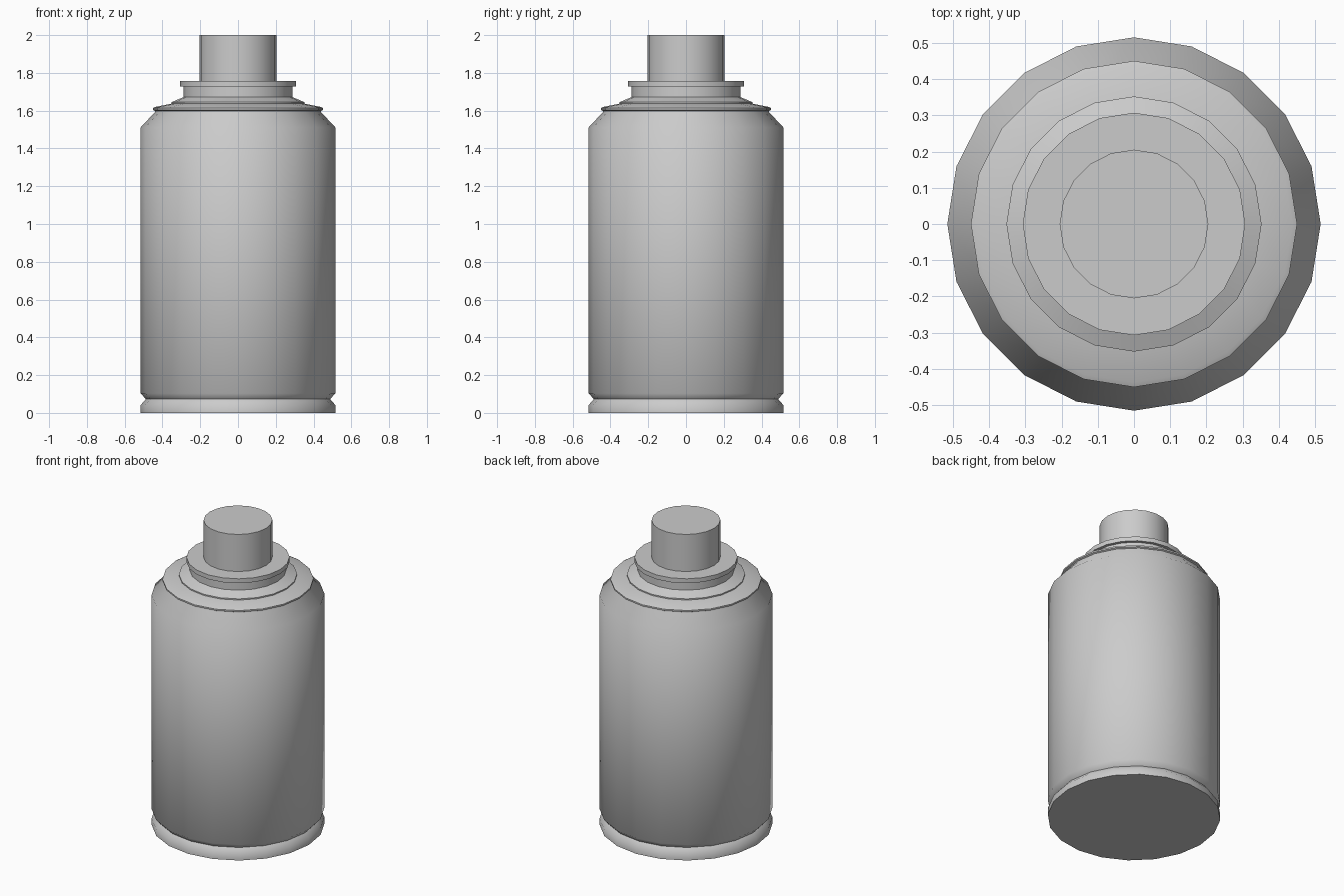
import bpy, bmesh, math

if "Cube" in bpy.data.objects:
    bpy.data.objects.remove(bpy.data.objects["Cube"])

SIDES = 20


def lathe(name, profile, angle=35):
    """Spin a (radius, z) profile around z and close both ends."""
    bm = bmesh.new()
    rings = []
    for r, z in profile:
        rings.append([bm.verts.new((r * math.cos(2 * math.pi * i / SIDES),
                                    r * math.sin(2 * math.pi * i / SIDES), z))
                      for i in range(SIDES)])
    for low, high in zip(rings, rings[1:]):
        for i in range(SIDES):
            j = (i + 1) % SIDES
            bm.faces.new((low[i], low[j], high[j], high[i]))
    bm.faces.new(rings[0][::-1])
    bm.faces.new(rings[-1])
    mesh = bpy.data.meshes.new(name)
    bm.to_mesh(mesh)
    bm.free()
    obj = bpy.data.objects.new(name, mesh)
    bpy.context.collection.objects.link(obj)
    bpy.ops.object.select_all(action='DESELECT')
    obj.select_set(True)
    bpy.context.view_layer.objects.active = obj
    bpy.ops.object.shade_smooth_by_angle(angle=math.radians(angle))
    return obj


# Can body with base groove, shoulder, crimped rim, sloped top, neck and collar
lathe("can_body", [
    (0.515, 0.0), (0.515, 0.042), (0.488, 0.073), (0.515, 0.103),
    (0.515, 1.512), (0.44, 1.592),
    (0.44, 1.599), (0.45, 1.604), (0.45, 1.614), (0.437, 1.62),
    (0.352, 1.637), (0.352, 1.645), (0.288, 1.672),
    (0.288, 1.727), (0.307, 1.727), (0.307, 1.756),
], 50)

# Spray button
lathe("spray_button", [(0.205, 1.75), (0.205, 2.0)])
